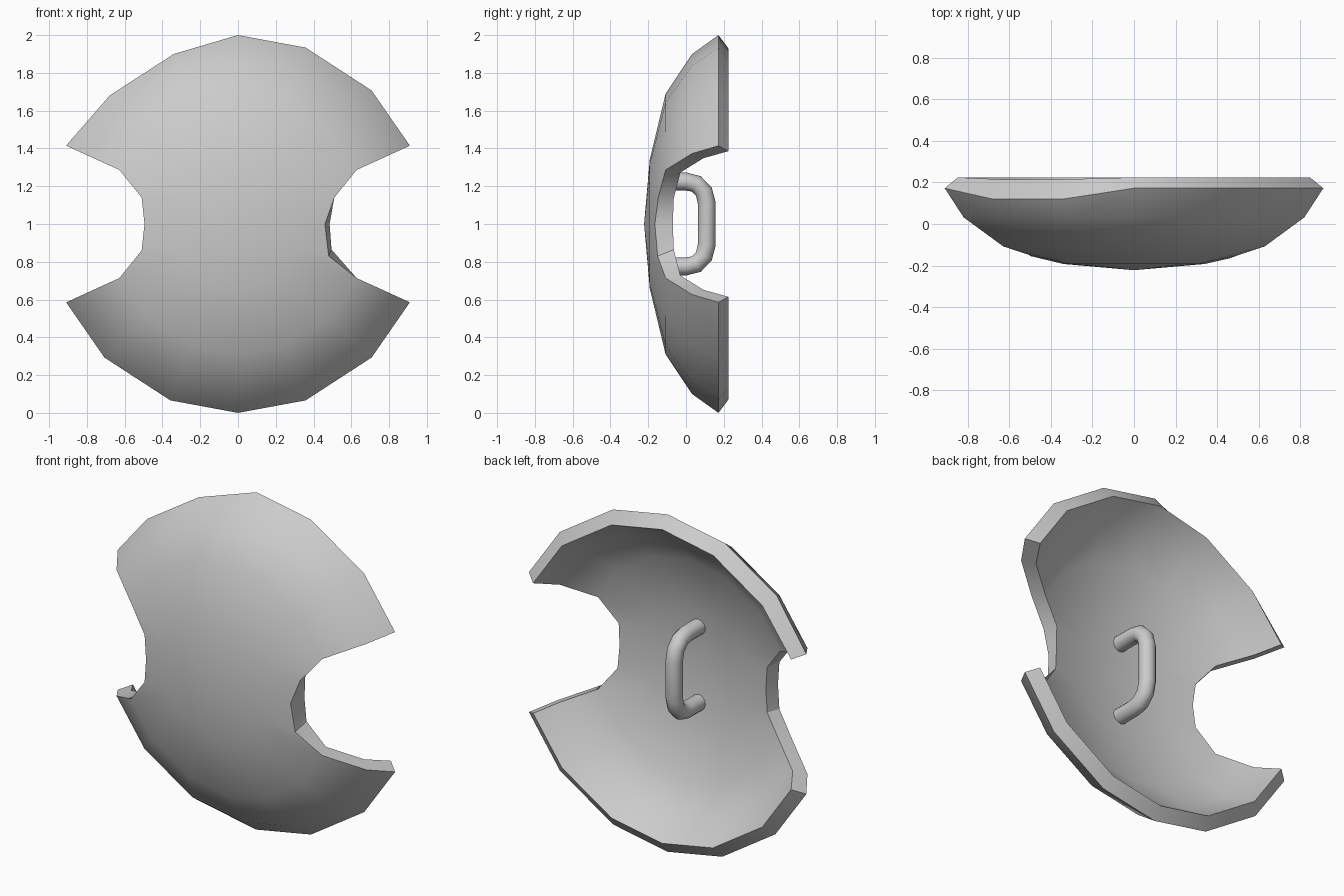
import bpy, bmesh
from math import sin, cos, atan2, hypot, radians

if "Cube" in bpy.data.objects:
    bpy.data.objects.remove(bpy.data.objects["Cube"])

# Dome profile: outer (r, y) -> inner (r, y)
OUT = [(0, -.222), (.34, -.192), (.69, -.108), (.9, .032), (1.0, .172)]
INN = [(0, -.137), (.327, -.106), (.657, -.03), (.84, .092), (.93, .224)]


def layer(x, z, inner):
    """Put a front-view point on the outer or inner dome surface."""
    r, a = hypot(x, z), atan2(x, z)
    i = 0
    while i < 3 and r > OUT[i + 1][0]:
        i += 1
    t = (r - OUT[i][0]) / (OUT[i + 1][0] - OUT[i][0])
    p, q = (INN if inner else OUT)[i:i + 2]
    r, y = p[0] + t * (q[0] - p[0]), p[1] + t * (q[1] - p[1])
    return (r * sin(a), y, 1 + r * cos(a))


# Front-view layout: rings, plus the side bites
pts, faces = {'c': (0, 0)}, []
ANG = [-65.5, -45, -21, 0, 21, 45, 65.5]
for side in (1, -1):
    for j, d in enumerate(ANG):
        for i in range(1, 5):
            r = OUT[i][0]
            pts[side, j, i] = (r * sin(radians(d)), side * r * cos(radians(d)))
    for j in range(6):
        faces.append(['c', (side, j, 1), (side, j + 1, 1)])
        for i in range(1, 4):
            faces.append([(side, j, i), (side, j, i + 1),
                          (side, j + 1, i + 1), (side, j + 1, i)])
for s, j in ((-1, 0), (1, 6)):
    pts['ring', s] = (s * .34, 0)
    pts['bite', s] = (s * .495, 0)
    for side in (1, -1):
        pts['bite', s, side] = (s * .51, side * .14)
        a, b = (side, j, 1), (side, j, 2)
        faces.append(['c', a, ('ring', s)])
        faces.append([a, b, ('bite', s, side)])
        faces.append([a, ('bite', s, side), ('bite', s), ('ring', s)])

# Battle damage: chipped upper left rim and right bite
chips = {
    ((1, 1, 4), 0): (-.68, .12, 1.68), ((1, 2, 4), 0): (-.34, .12, 1.90),
    ((1, 1, 4), 1): (-.65, .215, 1.65), ((1, 2, 4), 1): (-.33, .215, 1.86),
    (('bite', 1), 0): (.46, -.165, 1.0), (('bite', 1, -1), 0): (.48, -.15, .83),
    (('bite', 1), 1): (.485, -.07, 1.0), (('bite', 1, -1), 1): (.495, -.065, .865),
}

# Shield shell
bm = bmesh.new()
v = {(k, n): bm.verts.new(chips.get((k, n), layer(*p, n)))
     for k, p in pts.items() for n in (0, 1)}
edges = {}
for f in faces:
    for n in (0, 1):
        bm.faces.new([v[k, n] for k in f])
    for a, b in zip(f, f[1:] + f[:1]):
        edges.setdefault(frozenset((a, b)), []).append((a, b))
for e in edges.values():
    if len(e) == 1:
        a, b = e[0]
        bm.faces.new([v[a, 0], v[b, 0], v[b, 1], v[a, 1]])
bmesh.ops.recalc_face_normals(bm, faces=bm.faces)
mesh = bpy.data.meshes.new('shield_shell')
bm.to_mesh(mesh)
bm.free()
shell = bpy.data.objects.new('shield_shell', mesh)
bpy.context.collection.objects.link(shell)

# Grip handle swept along a bent path
half = [(-.14, .225), (.0, .225), (.055, .212), (.095, .17), (.11, .11)]
path = half + [(y, -z) for y, z in reversed(half)]
cu = bpy.data.curves.new('grip_handle', 'CURVE')
cu.dimensions = '3D'
cu.bevel_depth = .047
cu.bevel_resolution = 4
cu.use_fill_caps = True
sp = cu.splines.new('POLY')
sp.points.add(len(path) - 1)
for p, (y, z) in zip(sp.points, path):
    p.co = (0, y, 1 + z, 1)
grip = bpy.data.objects.new('grip_handle', cu)
bpy.context.collection.objects.link(grip)
bpy.context.view_layer.objects.active = grip
grip.select_set(True)
bpy.ops.object.convert(target='MESH')

# Smooth shading with sharp rims
for o, ang in ((shell, 32), (grip, 40)):
    bpy.ops.object.select_all(action='DESELECT')
    o.select_set(True)
    bpy.context.view_layer.objects.active = o
    bpy.ops.object.shade_smooth_by_angle(angle=radians(ang))
